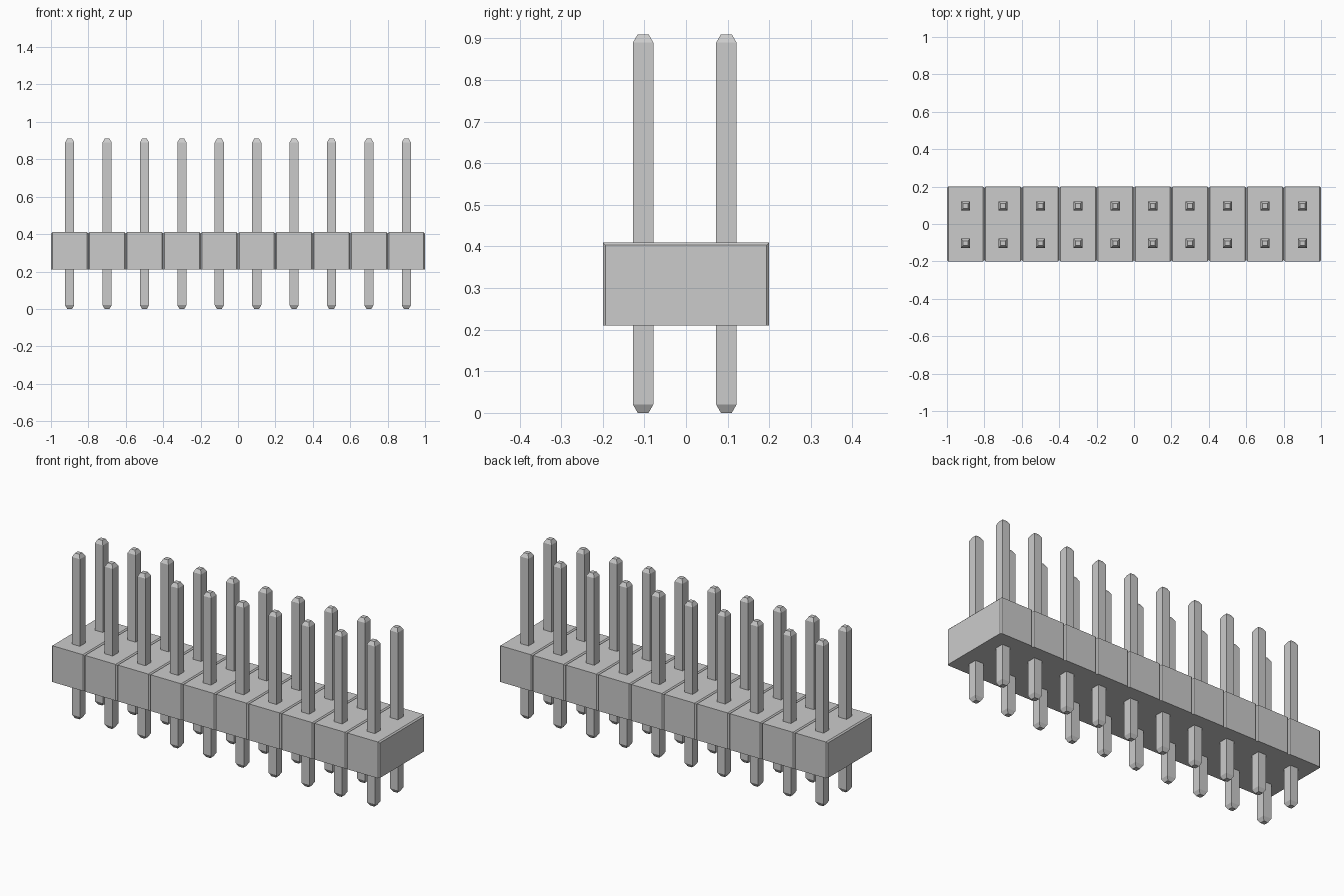
import bpy
import bmesh

if "Cube" in bpy.data.objects:
    bpy.data.objects.remove(bpy.data.objects["Cube"])

COLS, PITCH = 10, 0.2
BOTTOM, TOP, HALF_Y = 0.21, 0.41, 0.2
CHAMFER = 0.007


def loft(name, rings):
    """Skin a list of four-point rings and cap both ends."""
    bm = bmesh.new()
    loops = [[bm.verts.new(p) for p in ring] for ring in rings]
    for a, b in zip(loops, loops[1:]):
        for i in range(4):
            j = (i + 1) % 4
            bm.faces.new((a[i], a[j], b[j], b[i]))
    bm.faces.new(loops[0])
    bm.faces.new(loops[-1])
    bmesh.ops.recalc_face_normals(bm, faces=bm.faces)
    mesh = bpy.data.meshes.new(name)
    bm.to_mesh(mesh)
    bm.free()
    obj = bpy.data.objects.new(name, mesh)
    bpy.context.collection.objects.link(obj)
    return obj


def housing_ring(x, inset):
    y, z = HALF_Y - inset, TOP - inset
    return [(x, -y, BOTTOM), (x, y, BOTTOM), (x, y, z), (x, -y, z)]


def pin_ring(z, h):
    return [(-h, -h, z), (h, -h, z), (h, h, z), (-h, h, z)]


# Housing: ten blocks in one strip, chamfered top and sides, flat underside
rings = [housing_ring(-1, CHAMFER)]
for i in range(COLS):
    x0 = -1 + i * PITCH
    x1 = x0 + PITCH
    rings += [housing_ring(x0 + CHAMFER, 0),
              housing_ring(x1 - CHAMFER, 0),
              housing_ring(x1, CHAMFER)]
loft("housing", rings)

# Pins: square posts with tapered tips, two rows of ten
for name, y in (("front_pins", -0.103), ("back_pins", 0.097)):
    pins = loft(name, [pin_ring(0, 0.013), pin_ring(0.02, 0.0245),
                       pin_ring(0.89, 0.0245), pin_ring(0.91, 0.013)])
    pins.location = (-0.9, y, 0)
    row = pins.modifiers.new("row", 'ARRAY')
    row.count = COLS
    row.use_relative_offset = False
    row.use_constant_offset = True
    row.constant_offset_displace = (PITCH, 0, 0)
